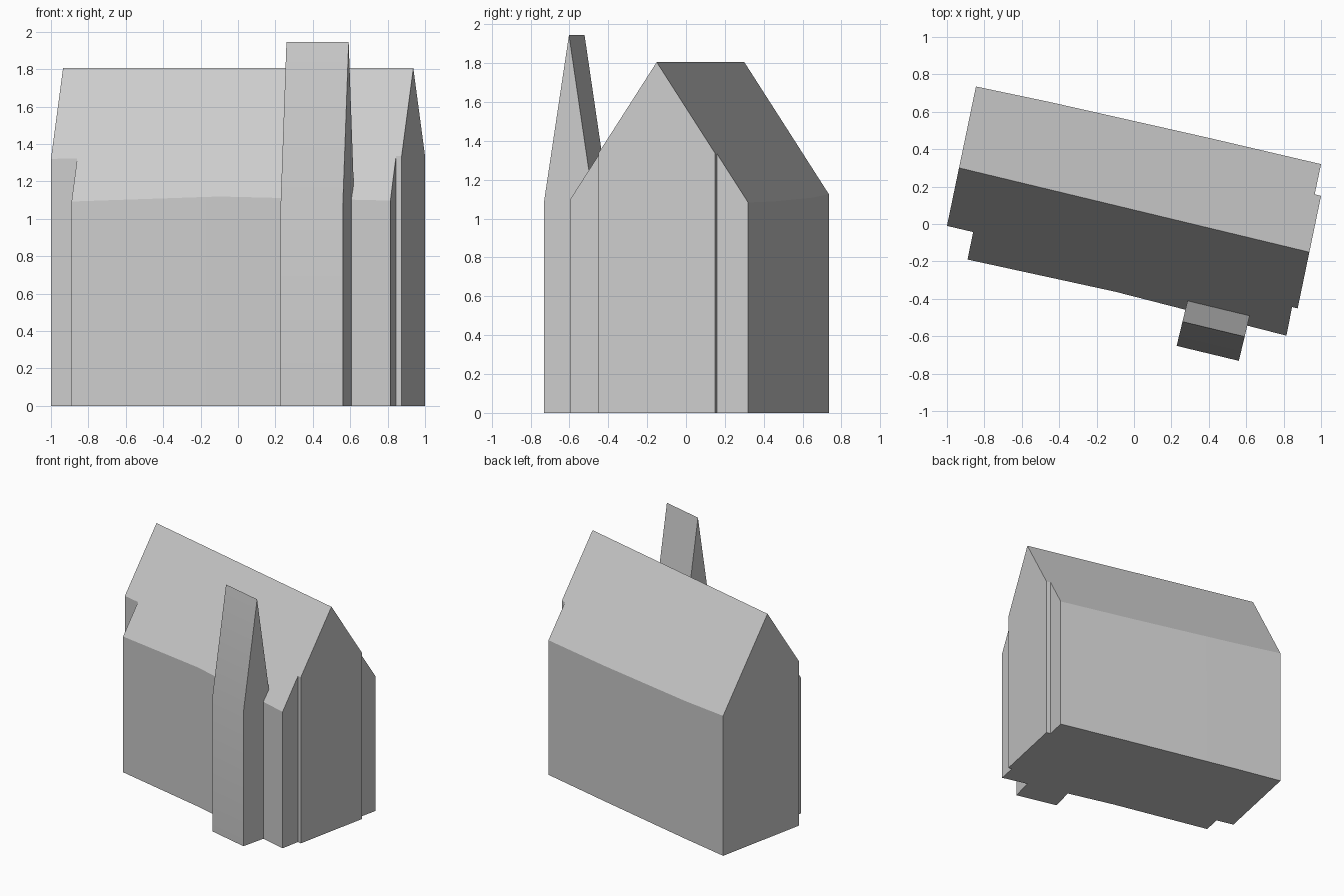
import bpy
import bmesh
import math
from mathutils import Vector, Matrix

if "Cube" in bpy.data.objects:
    bpy.data.objects.remove(bpy.data.objects["Cube"], do_unlink=True)

# One plain grey for the whole house
grey = bpy.data.materials.new("plain_grey")
grey.use_nodes = True
COLOUR = (0.6, 0.6, 0.6, 1)
grey.diffuse_color = COLOUR
grey.node_tree.nodes["Principled BSDF"].inputs["Base Color"].default_value = COLOUR

# House frame: origin below the ridge end, x along the ridge, y across it
RIDGE_END = Vector((0.935, -0.15, 0))
RIDGE_Z = 1.805
PITCH = 1.53
TURN = Matrix.Rotation(math.atan2(-0.45, 1.87), 4, "Z")
ACROSS = TURN @ Vector((0, 1, 0))


def extrude(points, offset):
    """Solid made by sweeping a flat outline along an offset."""
    bm = bmesh.new()
    face = bm.faces.new([bm.verts.new(p) for p in points])
    swept = bmesh.ops.extrude_face_region(bm, geom=[face], use_keep_orig=True)
    verts = [g for g in swept["geom"] if isinstance(g, bmesh.types.BMVert)]
    bmesh.ops.translate(bm, verts=verts, vec=offset)
    return bm


def finish(bm, name):
    bmesh.ops.recalc_face_normals(bm, faces=bm.faces)
    mesh = bpy.data.meshes.new(name)
    bm.to_mesh(mesh)
    bm.free()
    mesh.materials.append(grey)
    obj = bpy.data.objects.new(name, mesh)
    bpy.context.collection.objects.link(obj)
    bpy.ops.object.select_all(action="DESELECT")
    obj.select_set(True)
    bpy.context.view_layer.objects.active = obj
    bpy.ops.object.shade_smooth_by_angle(angle=math.radians(20))
    return obj


# House body: stepped footprint raised to a tall block
footprint = [
    (-0.845, 0.735), (-1.0, -0.01), (-0.86, -0.043), (-0.89, -0.19),
    (-0.1, -0.362), (0.815, -0.597), (0.845, -0.444), (0.875, -0.451),
    (1.0, 0.15), (0.966, 0.159), (1.0, 0.32), (0.41, 0.458), (-0.45, 0.652),
]
body = extrude([(x, y, 0) for x, y in footprint], Vector((0, 0, 3)))

# Gable roof: slice both slopes through the ridge and cap each cut
for side in (-1, 1):
    slope = ACROSS * side * PITCH + Vector((0, 0, 1))
    cut = bmesh.ops.bisect_plane(
        body, geom=body.verts[:] + body.edges[:] + body.faces[:],
        plane_co=RIDGE_END + Vector((0, 0, RIDGE_Z)),
        plane_no=slope.normalized(), clear_outer=True)
    rim = [e for e in body.edges if e.is_boundary]
    bmesh.ops.edgeloop_fill(body, edges=rim)
finish(body, "house_body")

# Chimney: tapered wedge against the front wall, sinking into the roof
profile = [(-0.653, 0), (-0.653, 1.08), (-0.52, 1.945),
           (-0.4, 1.15), (-0.45, 1.05), (-0.45, 0)]
chimney = extrude([(-0.57, y, z) for y, z in profile], Vector((0.342, 0, 0)))
chimney.transform(Matrix.Translation(RIDGE_END) @ TURN)
finish(chimney, "chimney")
